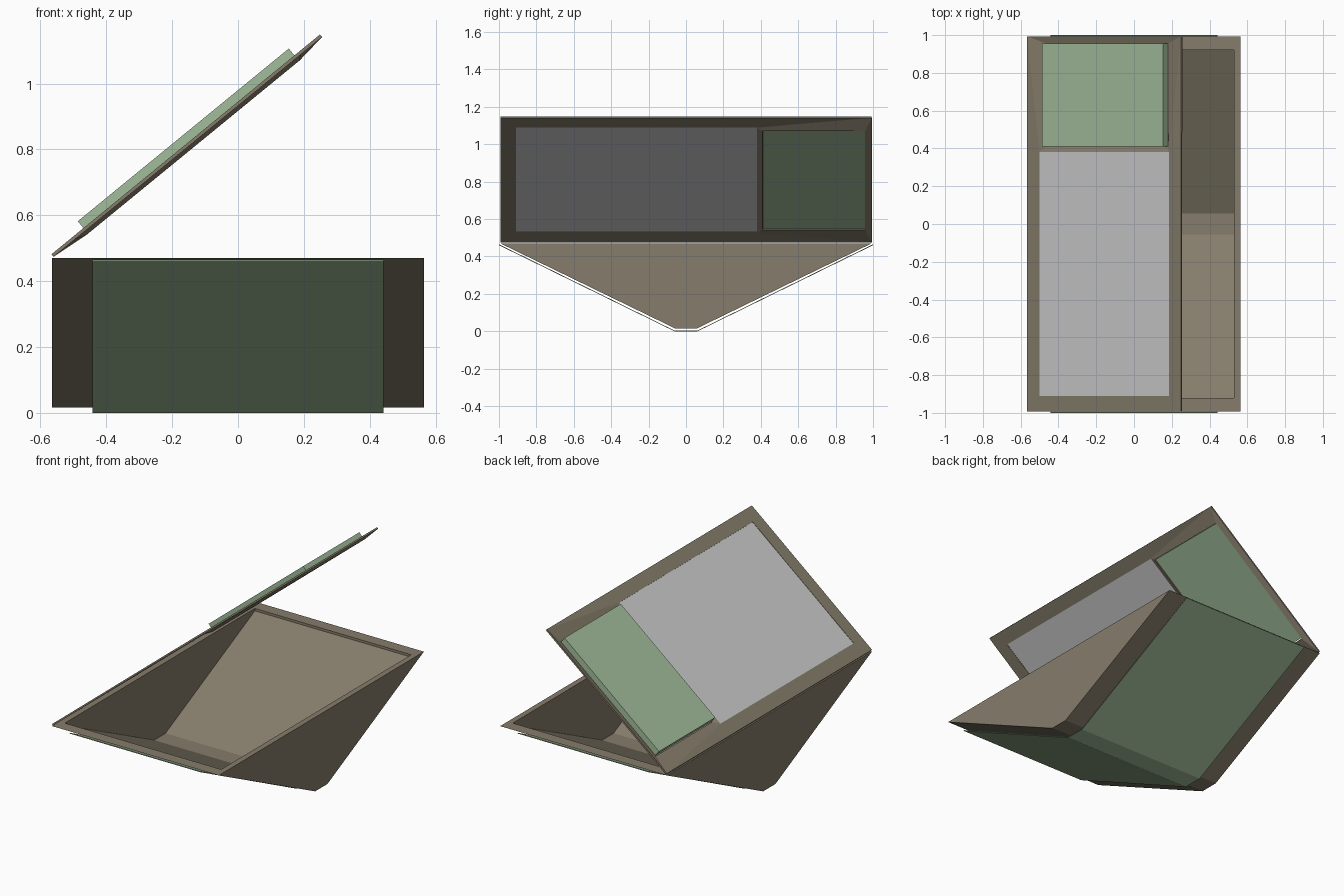
import bpy, bmesh, math

if "Cube" in bpy.data.objects:
    bpy.data.objects.remove(bpy.data.objects["Cube"])


def material(name, rgb):
    m = bpy.data.materials.new(name)
    m.diffuse_color = (*rgb, 1)
    m.use_nodes = True
    m.node_tree.nodes["Principled BSDF"].inputs["Base Color"].default_value = m.diffuse_color
    return m


BROWN = material("brown", (0.236, 0.203, 0.145))
GREEN = material("green", (0.36, 0.51, 0.33))


def make(name, verts, faces, mat=None):
    mesh = bpy.data.meshes.new(name)
    bm = bmesh.new()
    vs = [bm.verts.new(v) for v in verts]
    for f in faces:
        bm.faces.new([vs[i] for i in f])
    bmesh.ops.recalc_face_normals(bm, faces=bm.faces[:])
    bm.to_mesh(mesh)
    bm.free()
    if mat:
        mesh.materials.append(mat)
    ob = bpy.data.objects.new(name, mesh)
    bpy.context.collection.objects.link(ob)
    return ob


def prism(name, profile, half, mat):
    """Extrude a y-z profile along x from -half to half."""
    n = len(profile)
    verts = [(x, y, z) for x in (-half, half) for y, z in profile]
    faces = [list(range(n)), list(range(n, 2 * n))]
    faces += [[i, (i + 1) % n, n + (i + 1) % n, n + i] for i in range(n)]
    return make(name, verts, faces, mat)


def box(name, x, y, z, mat=None):
    verts = [(a, b, c) for a in x for b in y for c in z]
    faces = [(0, 1, 3, 2), (4, 6, 7, 5), (0, 4, 5, 1),
             (2, 3, 7, 6), (0, 2, 6, 4), (1, 5, 7, 3)]
    return make(name, verts, faces, mat)


# V-bottomed tray with a hollow inside
tray = prism("tray", [(-0.993, 0.47), (-0.06, 0.016), (0.06, 0.016), (0.993, 0.47)], 0.565, BROWN)
cavity = prism("tray_cavity_cutter", [(-0.92, 0.55), (-0.92, 0.455), (-0.055, 0.035),
                                      (0.055, 0.035), (0.92, 0.455), (0.92, 0.55)], 0.53, BROWN)
cavity.hide_render = True
cavity.hide_viewport = True
cut = tray.modifiers.new("hollow", "BOOLEAN")
cut.object = cavity
cut.operation = "DIFFERENCE"
cut.solver = "EXACT"

# Bent green sheet wrapped under the tray
line = [(-1.0, 0.46), (-0.062, 0.0), (0.062, 0.0), (1.0, 0.46)]
prism("under_sheet", line + [(y * 0.998, z + 0.004) for y, z in reversed(line)], 0.442, GREEN)

# Open lid, modelled flat and then tilted about its hinge edge
L, E = 1.053, 0.993
outer = [(0, -E, 0), (L, -E, 0), (L, E, 0), (0, E, 0)]
window = [(0.085, -0.91, 0), (0.97, -0.91, 0), (0.97, 0.38, 0), (0.085, 0.38, 0)]
recess = [(0.12, 0.41, -0.012), (0.955, 0.41, -0.012), (0.955, 0.957, -0.012), (0.12, 0.957, -0.012)]
lid = make("lid_frame", outer + window + recess,
           [(0, 1, 5, 4), (1, 2, 6, 5), (3, 0, 4, 7),
            (7, 6, 9, 8), (6, 2, 10, 9), (2, 3, 11, 10), (3, 7, 8, 11)], BROWN)
solid = lid.modifiers.new("thickness", "SOLIDIFY")
solid.thickness = 0.01
solid.offset = 0
glass = box("lid_window", (0.085, 0.97), (-0.91, 0.38), (-0.003, 0.003))
panel = box("lid_green_panel", (0.125, 0.953), (0.411, 0.956), (-0.012, 0.032), GREEN)
for part in (lid, glass, panel):
    part.location = (-0.563, 0, 0.478)
    part.rotation_euler = (0, -math.atan2(0.667, 0.815), 0)
